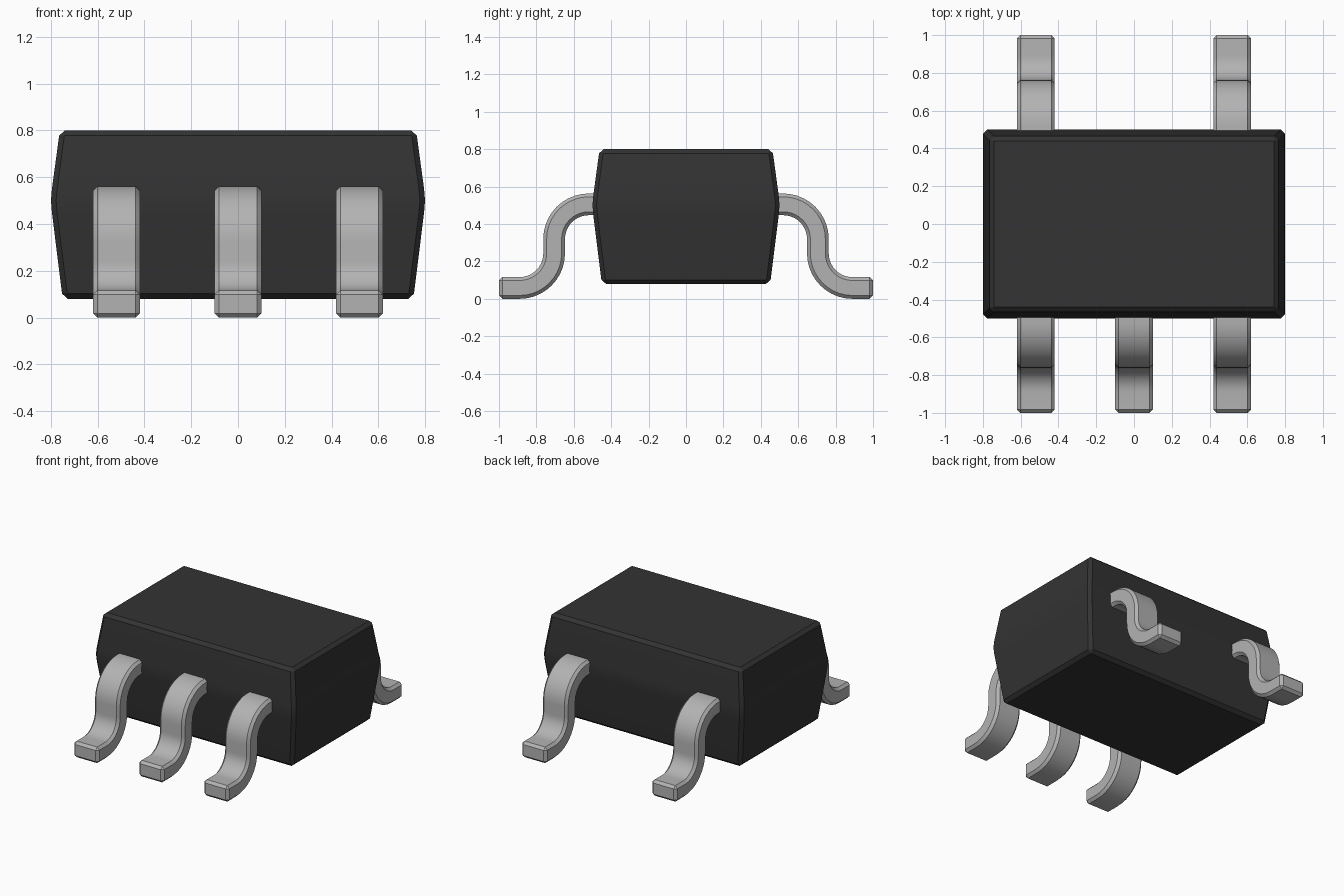
import bpy, bmesh, math

cube = bpy.data.objects.get("Cube")
if cube:
    bpy.data.objects.remove(cube, do_unlink=True)


def material(name, rgb):
    m = bpy.data.materials.new(name)
    m.use_nodes = True
    m.diffuse_color = (*rgb, 1)
    bsdf = m.node_tree.nodes["Principled BSDF"]
    bsdf.inputs["Base Color"].default_value = (*rgb, 1)
    bsdf.inputs["Roughness"].default_value = 0.5
    return m


black = material("black plastic", (0.033, 0.033, 0.033))
metal = material("grey metal", (0.45, 0.45, 0.45))


def finish(name, bm, mat, bevel):
    """Turn a bmesh into a smooth-shaded object with chamfered hard edges."""
    bmesh.ops.recalc_face_normals(bm, faces=bm.faces)
    mesh = bpy.data.meshes.new(name)
    bm.to_mesh(mesh)
    bm.free()
    mesh.materials.append(mat)
    ob = bpy.data.objects.new(name, mesh)
    bpy.context.collection.objects.link(ob)
    mod = ob.modifiers.new("chamfer", "BEVEL")
    mod.width = bevel
    mod.segments = 1
    mod.limit_method = "ANGLE"
    mod.angle_limit = math.radians(40)
    bpy.ops.object.select_all(action="DESELECT")
    ob.select_set(True)
    bpy.context.view_layer.objects.active = ob
    bpy.ops.object.modifier_apply(modifier=mod.name)
    bpy.ops.object.shade_smooth_by_angle(angle=math.radians(30))
    return ob


# Package body: stacked rectangles, widest at the parting line
bm = bmesh.new()
rings = []
for z, inset in ((0.08, 0.05), (0.45, 0.004), (0.5, 0.0), (0.55, 0.004), (0.8, 0.038)):
    x, y = 0.8 - inset, 0.5 - inset
    rings.append([bm.verts.new((sx * x, sy * y, z))
                  for sx, sy in ((-1, -1), (1, -1), (1, 1), (-1, 1))])
for low, high in zip(rings, rings[1:]):
    for i in range(4):
        j = (i + 1) % 4
        bm.faces.new((low[i], low[j], high[j], high[i]))
bm.faces.new(rings[0])
bm.faces.new(rings[-1])
finish("package_body", bm, black, 0.022)

# Gull-wing lead: centreline of two quarter arcs, as (y, z, normal angle)
T, R, W, STEPS = 0.116, 0.185, 0.2, 10
FOOT_Z, SHOULDER_Z = T / 2, 0.505
FOOT_Y, SHOULDER_Y = -0.89, -0.52


def lead_path():
    path = [(-1.0, FOOT_Z, math.pi / 2)]
    for i in range(STEPS + 1):
        a = math.pi / 2 * i / STEPS
        path.append((FOOT_Y + R * math.sin(a), FOOT_Z + R - R * math.cos(a), math.pi / 2 + a))
    for i in range(STEPS + 1):
        a = math.pi / 2 * i / STEPS
        path.append((SHOULDER_Y - R * math.cos(a), SHOULDER_Z - R + R * math.sin(a), math.pi - a))
    path.append((-0.44, SHOULDER_Z, math.pi / 2))
    return path


def lead(name, x, side):
    bm = bmesh.new()
    rows = []
    for y, z, n in lead_path():
        dy, dz = math.cos(n) * T / 2, math.sin(n) * T / 2
        rows.append([bm.verts.new((x + sx * W / 2, side * (y + s * dy), z + s * dz))
                     for sx, s in ((-1, -1), (1, -1), (1, 1), (-1, 1))])
    for a, b in zip(rows, rows[1:]):
        for i in range(4):
            j = (i + 1) % 4
            bm.faces.new((a[i], a[j], b[j], b[i]))
    bm.faces.new(rows[0])
    bm.faces.new(rows[-1])
    finish(name, bm, metal, 0.018)


# Three leads on the front, two on the back
for label, x in (("right", -0.52), ("middle", 0.0), ("left", 0.52)):
    lead("front_lead_" + label, x, 1)
    if x:
        lead("back_lead_" + label, x, -1)
